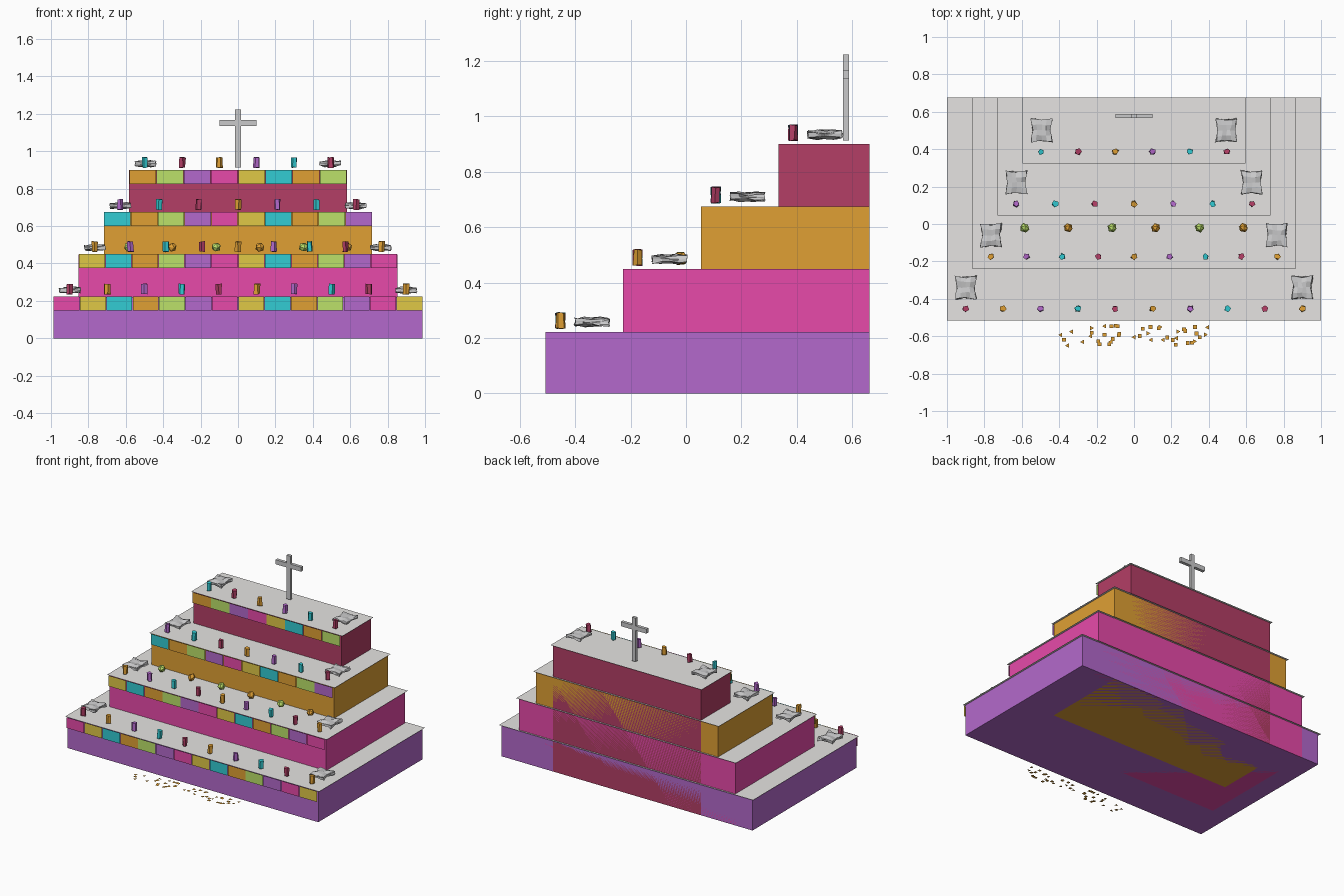
import bpy
import bmesh
import math
import random
from mathutils import Matrix, Vector

random.seed(7)
if "Cube" in bpy.data.objects:
    bpy.data.objects.remove(bpy.data.objects["Cube"])


def material(name, rgb):
    lin = [((c / 255 + 0.055) / 1.055) ** 2.4 for c in rgb] + [1.0]
    m = bpy.data.materials.new(name)
    m.use_nodes = True
    m.diffuse_color = lin
    m.node_tree.nodes["Principled BSDF"].inputs["Base Color"].default_value = lin
    return m


purple = material("purple", (180, 105, 204))
pink = material("pink", (234, 75, 172))
orange = material("orange", (224, 160, 52))
maroon = material("maroon", (180, 62, 102))
yellow = material("yellow", (224, 200, 70))
teal = material("teal", (50, 204, 212))
lime = material("lime", (188, 225, 106))
cloth = material("cloth grey", (230, 228, 226))
stone = material("stone grey", (202, 202, 203))


def finish(name, bm, mat):
    mesh = bpy.data.meshes.new(name)
    bm.to_mesh(mesh)
    bm.free()
    mesh.materials.append(mat)
    obj = bpy.data.objects.new(name, mesh)
    bpy.context.collection.objects.link(obj)
    return obj


def add_box(bm, lo, hi):
    lo, hi = Vector(lo), Vector(hi)
    size = Matrix.Diagonal((*(hi - lo), 1))
    bmesh.ops.create_cube(bm, size=1, matrix=Matrix.Translation((lo + hi) / 2) @ size)


def box(name, lo, hi, mat):
    bm = bmesh.new()
    add_box(bm, lo, hi)
    return finish(name, bm, mat)


def sheet(name, corners, mat):
    bm = bmesh.new()
    bm.faces.new([bm.verts.new(c) for c in corners])
    return finish(name, bm, mat)


def jitter(bm, amount):
    for v in bm.verts:
        v.co += Vector([random.uniform(-amount, amount) for _ in range(3)])


def candle(name, x, y, z, mat):
    # Roughly cut five-sided stub
    bm = bmesh.new()
    place = Matrix.Translation((x, y, z)) @ Matrix.Rotation(random.uniform(0, 6), 4, "Z")
    bmesh.ops.create_cone(bm, cap_ends=True, segments=5, radius1=0.017, radius2=0.017,
                          depth=0.055, matrix=place)
    jitter(bm, 0.003)
    finish(name, bm, mat)


def loaf(name, x, y, z):
    # Flat block of bread, swollen at the four corners and pinched between
    bm = bmesh.new()
    bmesh.ops.create_cube(bm, size=2)
    bmesh.ops.subdivide_edges(bm, edges=bm.edges[:], cuts=3, use_grid_fill=True)
    for v in bm.verts:
        a, b, c = v.co
        rim = 1 - 0.5 * max(abs(a), abs(b)) ** 8
        swell = 0.65 + 0.6 * abs(a * b)
        v.co = (a * (0.046 + 0.01 * abs(b)), b * (0.054 + 0.008 * abs(a)),
                c * 0.021 * rim * swell)
    jitter(bm, 0.004)
    bmesh.ops.translate(bm, verts=bm.verts, vec=(x, y, z))
    finish(name, bm, stone)


# Nested tiers standing on the ground, with cloths, paper panels, candles and bread
BACK = 0.662
tops = [0.222, 0.449, 0.674, 0.899]
fronts = [-0.507, -0.228, 0.054, 0.333]
halves = [0.987, 0.852, 0.717, 0.582]
candle_counts = [10, 9, 7, 6]
candle_reach = [0.90, 0.766, 0.63, 0.497]
paper = [pink, yellow, teal, orange, lime, purple]
wax = [maroon, orange, purple, teal]
for i, colour in enumerate([purple, pink, orange, maroon]):
    top, front, half = tops[i], fronts[i], halves[i]
    box(f"tier_{i + 1}", (-half, front, 0), (half, BACK, top), colour)
    w, near, far, z = half + 0.013, front - 0.009, BACK + 0.013, top + 0.002
    sheet(f"cloth_{i + 1}", [(-w, near, z), (w, near, z), (w, far, z), (-w, far, z)], cloth)

    count = 14 - 2 * i
    width = 2 * half / count
    y, low = front - 0.013, top - 0.074
    for k in range(count):
        x0 = -half + k * width + 0.0015
        x1 = x0 + width - 0.003
        sheet(f"paper_panel_{i + 1}_{k + 1}",
              [(x0, y, low), (x1, y, low), (x1, y, z), (x0, y, z)], paper[(i + k) % 6])

    n, reach = candle_counts[i], candle_reach[i]
    for k in range(n):
        x = -reach + 2 * reach * k / (n - 1)
        candle(f"candle_{i + 1}_{k + 1}", x, front + 0.054, top + 0.041, wax[(i + k) % 4])

    for side, label in ((-1, "right"), (1, "left")):
        loaf(f"bread_{i + 1}_{label}", side * (half - 0.088), front + 0.168, top + 0.035)

# Row of fruit on the second tier
for k in range(6):
    bm = bmesh.new()
    spot = Matrix.Translation((-0.585 + 0.234 * k, -0.02, 0.487))
    tilt = Matrix.Rotation(math.radians(37), 4, "X")
    bmesh.ops.create_icosphere(bm, subdivisions=1, radius=0.026, matrix=spot @ tilt)
    jitter(bm, 0.002)
    finish(f"fruit_{k + 1}", bm, orange if k % 2 else lime)

# Cross on the top tier
bm = bmesh.new()
add_box(bm, (-0.015, 0.566, 0.912), (0.015, 0.588, 1.222))
for side in (-1, 1):
    inner, outer = sorted((side * 0.015, side * 0.1))
    add_box(bm, (inner, 0.566, 1.135), (outer, 0.588, 1.167))
finish("cross", bm, stone)

# Petals scattered on the ground in front
bm = bmesh.new()
for k in range(44):
    x, y = random.uniform(-0.41, 0.41), random.uniform(-0.65, -0.54)
    sides = random.choice((3, 4))
    turn = math.pi / 4 if sides == 4 else random.choice((-1, 1)) * math.pi / 2
    place = Matrix.Translation((x, y, 0.003)) @ Matrix.Rotation(turn, 4, "Z")
    bmesh.ops.create_circle(bm, cap_ends=True, segments=sides, radius=0.014, matrix=place)
finish("petals", bm, orange)
